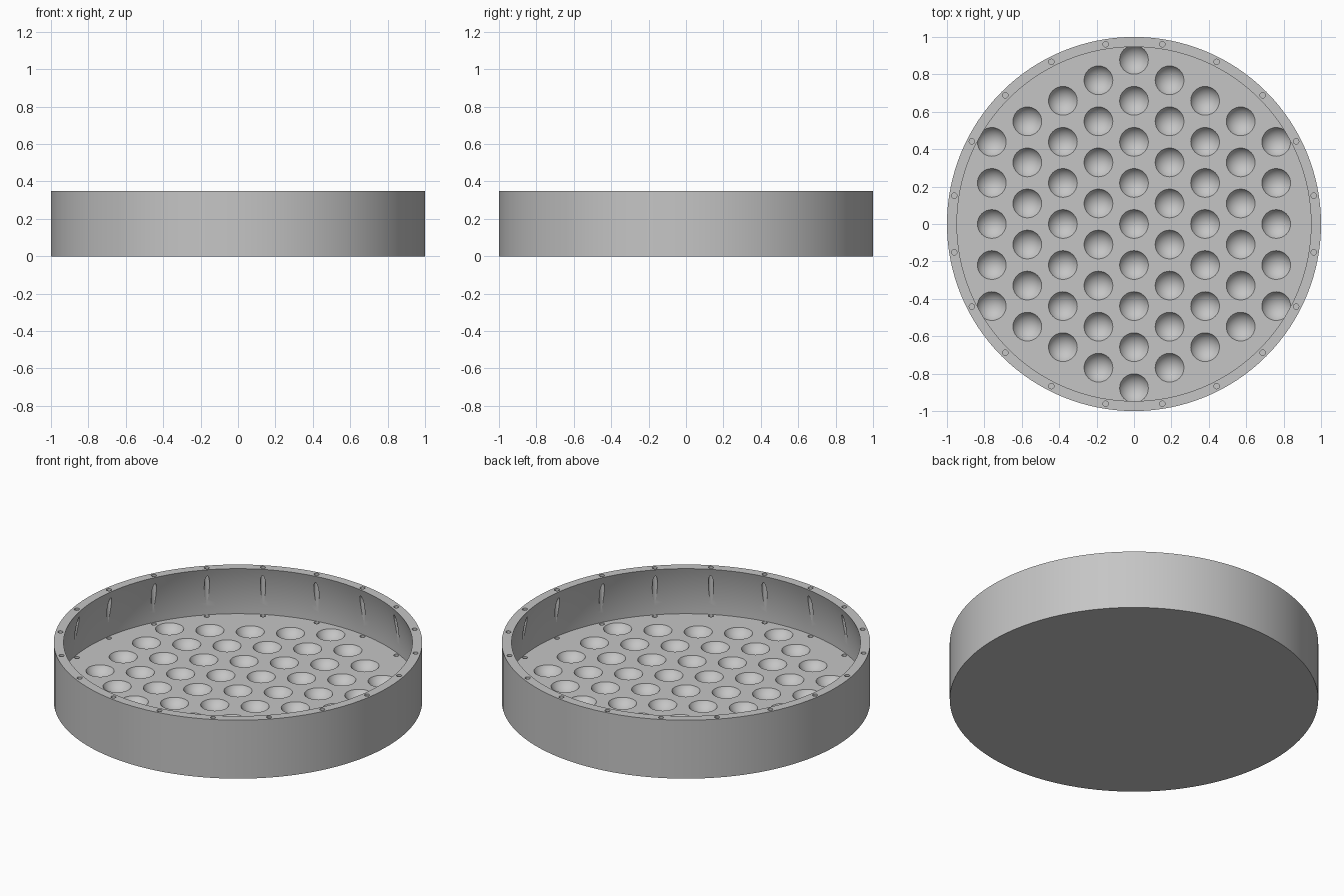
import bpy, bmesh, math
from mathutils import Matrix, Vector

default = bpy.data.objects.get("Cube")
if default:
    bpy.data.objects.remove(default)

HEIGHT, FLOOR, DOME = 0.35, 0.06, 0.99      # tray height, floor level, radius of hollow
PITCH, DIMPLE, DEPTH = 0.2195, 0.077, 0.045  # dimple spacing, radius, depth
SEGMENTS = 128

grey = bpy.data.materials.new("plain grey")
grey.use_nodes = True
colour = (0.56, 0.56, 0.56, 1)
grey.diffuse_color = colour
grey.node_tree.nodes["Principled BSDF"].inputs["Base Color"].default_value = colour


def make_object(name, bm):
    bmesh.ops.recalc_face_normals(bm, faces=bm.faces)
    mesh = bpy.data.meshes.new(name)
    bm.to_mesh(mesh)
    bm.free()
    mesh.materials.append(grey)
    obj = bpy.data.objects.new(name, mesh)
    bpy.context.collection.objects.link(obj)
    return obj


def lathe(name, profile):
    """Rings of vertices bridged by quads, closed by a flat face at each end."""
    bm = bmesh.new()
    rings = []
    for radius, z in profile:
        rings.append([bm.verts.new((radius * math.cos(a), radius * math.sin(a), z))
                      for a in (math.tau * i / SEGMENTS for i in range(SEGMENTS))])
    for low, high in zip(rings, rings[1:]):
        for i in range(SEGMENTS):
            j = (i + 1) % SEGMENTS
            bm.faces.new((low[i], low[j], high[j], high[i]))
    bm.faces.new(rings[0])
    bm.faces.new(rings[-1])
    return make_object(name, bm)


# Round tray: straight outside, undercut spherical inside wall
top_angle = math.asin((HEIGHT - FLOOR) / DOME)
steps = 12
hollow = [(DOME * math.cos(a), FLOOR + DOME * math.sin(a))
          for a in (top_angle * (1 - i / steps) for i in range(steps + 1))]
tray = lathe("tray", [(1, 0), (1, HEIGHT)] + hollow)

# Cutters: hexagonal field of ball dimples
bm = bmesh.new()
ball = (DIMPLE ** 2 + DEPTH ** 2) / (2 * DEPTH)
rows = 4
for q in range(-rows, rows + 1):
    for r in range(-rows, rows + 1):
        if abs(q + r) <= rows:
            centre = Vector((q * PITCH * math.sqrt(3) / 2, (r + q / 2) * PITCH,
                             FLOOR - DEPTH + ball))
            bmesh.ops.create_uvsphere(bm, u_segments=32, v_segments=24, radius=ball,
                                      matrix=Matrix.Translation(centre))

# Cutters: screw holes down through the rim into the floor
holes, bottom, top = 20, 0.04, 0.4
for i in range(holes):
    turn = Matrix.Rotation(math.tau * (i + 0.5) / holes, 4, "Z")
    place = turn @ Matrix.Translation((0.973, 0, (bottom + top) / 2))
    bmesh.ops.create_cone(bm, cap_ends=True, segments=16, radius1=0.0145,
                          radius2=0.0145, depth=top - bottom, matrix=place)
cutter = make_object("dimple_and_hole_cutter", bm)
cutter.hide_render = True

# Cut the tray and remove the cutter
cut = tray.modifiers.new("cut", "BOOLEAN")
cut.operation = "DIFFERENCE"
cut.solver = "EXACT"
cut.object = cutter
bpy.ops.object.select_all(action="DESELECT")
bpy.context.view_layer.objects.active = tray
tray.select_set(True)
bpy.ops.object.modifier_apply(modifier=cut.name)
bpy.data.objects.remove(cutter)
bpy.ops.object.shade_smooth_by_angle(angle=math.radians(30))
